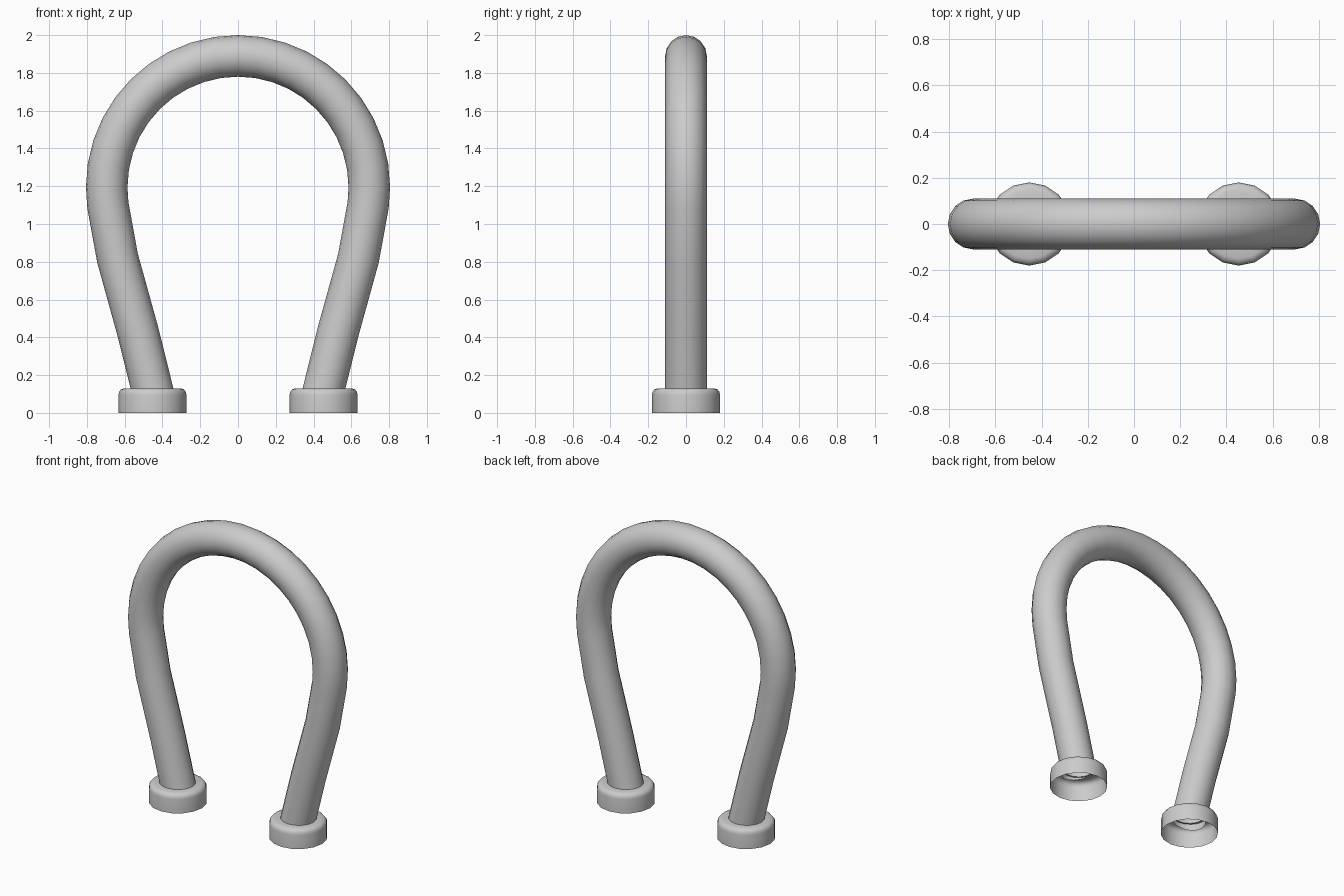
import bpy, bmesh
from math import sin, cos, pi
from mathutils import Vector

if "Cube" in bpy.data.objects:
    bpy.data.objects.remove(bpy.data.objects["Cube"])

SIDES = 16


def skin_rings(name, rings):
    """Join successive rings of points into an open smooth shell."""
    bm = bmesh.new()
    loops = [[bm.verts.new(p) for p in ring] for ring in rings]
    for a, b in zip(loops, loops[1:]):
        for i in range(len(a)):
            j = (i + 1) % len(a)
            bm.faces.new((a[i], a[j], b[j], b[i]))
    bmesh.ops.recalc_face_normals(bm, faces=bm.faces)
    mesh = bpy.data.meshes.new(name)
    bm.to_mesh(mesh)
    bm.free()
    obj = bpy.data.objects.new(name, mesh)
    bpy.context.collection.objects.link(obj)
    bpy.ops.object.select_all(action='DESELECT')
    obj.select_set(True)
    bpy.context.view_layer.objects.active = obj
    bpy.ops.object.shade_smooth_by_angle(angle=0.7)
    return obj


# Bent tube: leg, round arch, mirrored leg
leg = [(0.448, 0.10), (0.53, 0.43), (0.638, 0.82), (0.689, 1.10)]
arch = [(0.695 * cos(pi * i / 20), 1.195 + 0.695 * sin(pi * i / 20))
        for i in range(21)]
path = leg + arch + [(-x, z) for x, z in reversed(leg)]
pts = [Vector((x, 0, z)) for x, z in path]
rings = []
for i, p in enumerate(pts):
    t = (pts[min(i + 1, len(pts) - 1)] - pts[max(i - 1, 0)]).normalized()
    n = Vector((t.z, 0, -t.x))
    rings.append([p + 0.11 * (cos(2 * pi * k / SIDES) * n
                              + sin(2 * pi * k / SIDES) * Vector((0, 1, 0)))
                  for k in range(SIDES)])
skin_rings("bent_tube", rings)

# Hollow foot collars, open underneath, with a rounded shoulder
profile = [(0.18, 0), (0.18, 0.095), (0.177, 0.111), (0.167, 0.124),
           (0.15, 0.13), (0.10, 0.13)]
for side, label in ((-1, "left"), (1, "right")):
    skin_rings(label + "_foot_collar",
               [[(side * 0.453 + r * cos(2 * pi * k / SIDES),
                  r * sin(2 * pi * k / SIDES), z) for k in range(SIDES)]
                for r, z in profile])
